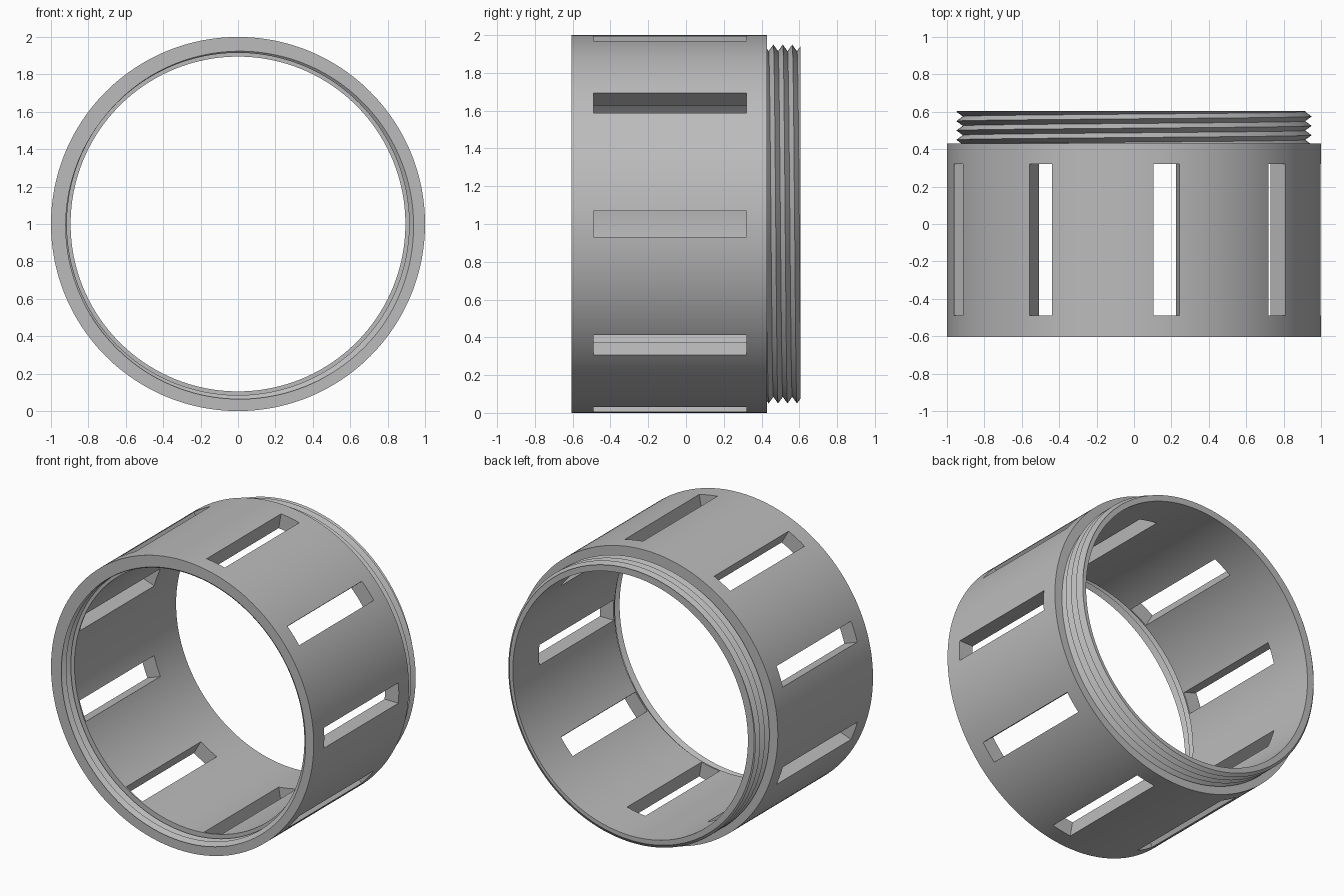
import bpy, bmesh, math
from mathutils import Matrix

cube = bpy.data.objects.get("Cube")
if cube:
    bpy.data.objects.remove(cube, do_unlink=True)

SEGMENTS = 192
PITCH = 0.05
BORE, OUTER = 0.895, 1.0
FRONT, BACK = -0.605, 0.605
SHOULDER, STEP = 0.43, -0.50
SLOTS = 9

grey = bpy.data.materials.new("plain grey")
grey.use_nodes = True
grey.diffuse_color = (0.5, 0.5, 0.5, 1)
grey.node_tree.nodes["Principled BSDF"].inputs["Base Color"].default_value = (0.5, 0.5, 0.5, 1)


def thread(angle, start, end, crest_y, root, crest):
    """V-thread profile at one angle: crests and roots of a right-handed helix, cut off at both ends."""
    shift = crest_y - PITCH * angle / math.tau
    lo, hi = min(start, end), max(start, end)
    first = math.floor((lo - crest_y) / (PITCH / 2)) - 1
    last = math.ceil((hi - crest_y) / (PITCH / 2)) + 3
    points = []
    for k in range(first, last + 1):
        y = min(max(shift + k * PITCH / 2, lo), hi)
        phase = (y - shift) / PITCH
        away = abs(phase - round(phase)) * 2
        points.append((crest + (root - crest) * away, y))
    return points if end > start else points[::-1]


def profile(angle):
    """Closed cross-section of the ring wall as (radius, y)."""
    return ([(BORE, BACK), (BORE, STEP)]
            + thread(angle, STEP, FRONT, -0.46, 0.915, 0.945)
            + [(OUTER, FRONT), (OUTER, SHOULDER)]
            + thread(angle, SHOULDER, BACK, 0.575, 0.915, 0.95))


# Ring wall with inner thread at the front and outer thread at the back
bm = bmesh.new()
columns = []
for i in range(SEGMENTS + 1):
    a = math.tau * i / SEGMENTS
    columns.append([bm.verts.new((r * math.cos(a), y, 1 + r * math.sin(a)))
                    for r, y in profile(a)])
for left, right in zip(columns, columns[1:]):
    n = len(left)
    for j in range(n):
        k = (j + 1) % n
        bm.faces.new((left[j], left[k], right[k], right[j]))
bmesh.ops.remove_doubles(bm, verts=bm.verts, dist=0.00002)
bmesh.ops.dissolve_degenerate(bm, edges=bm.edges, dist=0.00002)
bmesh.ops.recalc_face_normals(bm, faces=bm.faces)
mesh = bpy.data.meshes.new("threaded_ring")
bm.to_mesh(mesh)
bm.free()
ring = bpy.data.objects.new("threaded_ring", mesh)
mesh.materials.append(grey)
bpy.context.collection.objects.link(ring)

# Cutter: one radial block for each slot
bm = bmesh.new()
for i in range(SLOTS):
    place = (Matrix.Translation((0, -0.085, 1))
             @ Matrix.Rotation(-math.tau * i / SLOTS, 4, 'Y')
             @ Matrix.Translation((0.95, 0, 0))
             @ Matrix.Diagonal((0.3, 0.81, 0.14, 1)))
    bmesh.ops.create_cube(bm, size=1, matrix=place)
cutter_mesh = bpy.data.meshes.new("slot_cutter")
bm.to_mesh(cutter_mesh)
bm.free()
cutter_mesh.materials.append(grey)
cutter = bpy.data.objects.new("slot_cutter", cutter_mesh)
cutter.hide_render = True
bpy.context.collection.objects.link(cutter)

# Cut the slots, then shade the curved walls smooth
bpy.ops.object.select_all(action='DESELECT')
bpy.context.view_layer.objects.active = ring
ring.select_set(True)
cut = ring.modifiers.new("slots", 'BOOLEAN')
cut.operation = 'DIFFERENCE'
cut.solver = 'EXACT'
cut.object = cutter
bpy.ops.object.modifier_apply(modifier=cut.name)
bpy.data.objects.remove(cutter, do_unlink=True)
bpy.ops.object.shade_smooth_by_angle(angle=math.radians(25))
